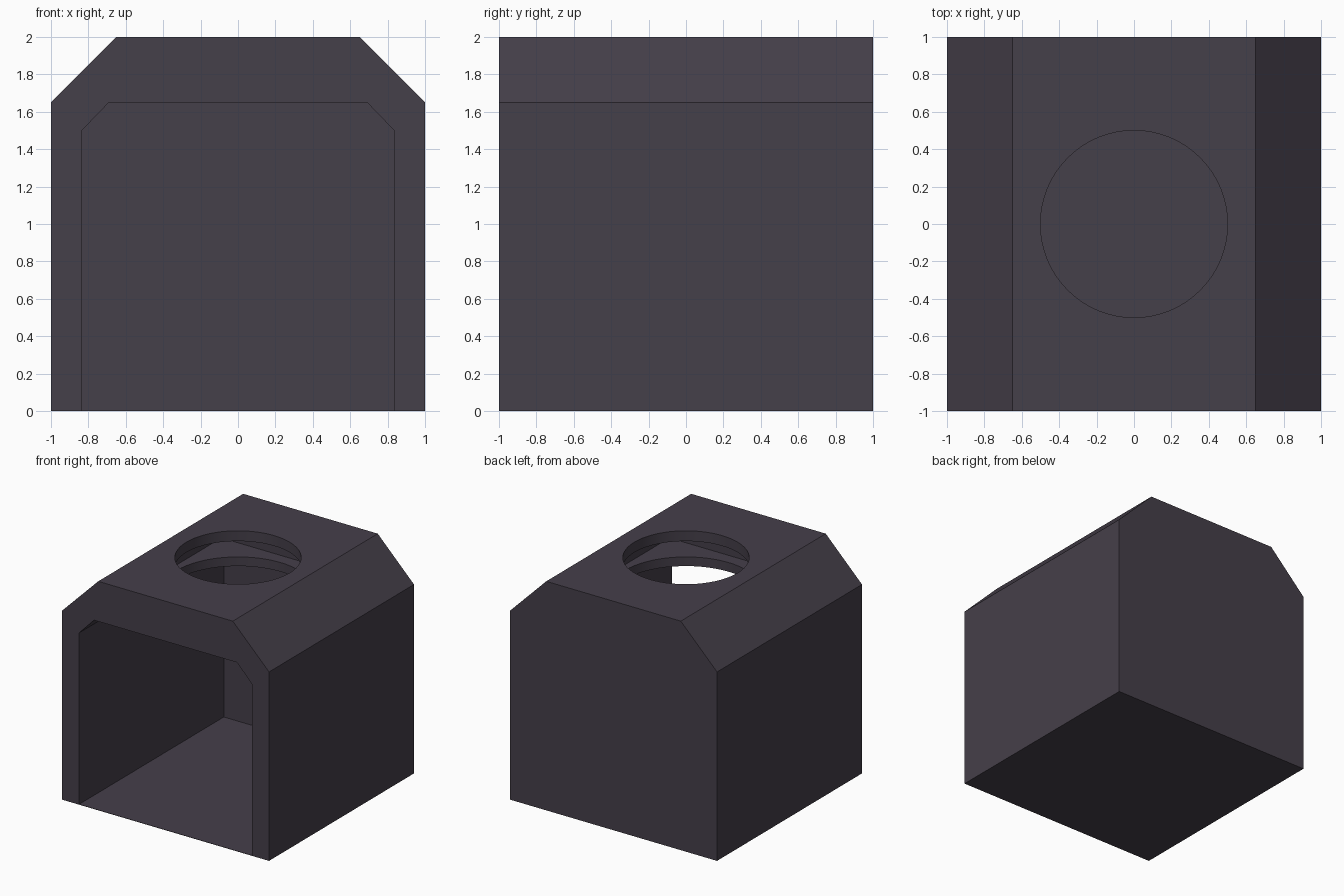
import bpy, bmesh

if "Cube" in bpy.data.objects:
    bpy.data.objects.remove(bpy.data.objects["Cube"])

mat = bpy.data.materials.new("dark plum grey")
mat.diffuse_color = (0.060, 0.050, 0.068, 1)
mat.use_nodes = True
mat.node_tree.nodes["Principled BSDF"].inputs["Base Color"].default_value = mat.diffuse_color


def make(name, bm):
    bmesh.ops.recalc_face_normals(bm, faces=bm.faces[:])
    me = bpy.data.meshes.new(name)
    bm.to_mesh(me)
    bm.free()
    me.materials.append(mat)
    ob = bpy.data.objects.new(name, me)
    bpy.context.collection.objects.link(ob)
    return ob


def arch(name, half, y0, y1):
    """Extrude a mirrored arch profile (right half given) along y."""
    pts = half + [(-x, z) for x, z in reversed(half)]
    bm = bmesh.new()
    f = bm.faces.new([bm.verts.new((x, y0, z)) for x, z in pts])
    ext = bmesh.ops.extrude_face_region(bm, geom=[f])["geom"]
    verts = [g for g in ext if isinstance(g, bmesh.types.BMVert)]
    bmesh.ops.translate(bm, verts=verts, vec=(0, y1 - y0, 0))
    return make(name, bm)


def disc(name, r, z0, z1):
    bm = bmesh.new()
    bmesh.ops.create_cone(bm, cap_ends=True, segments=64, radius1=r, radius2=r, depth=z1 - z0)
    bmesh.ops.translate(bm, verts=bm.verts[:], vec=(0, 0, (z0 + z1) / 2))
    return make(name, bm)


# chamfered housing, open at the front
body = arch("housing", [(1, 0), (1, 1.65), (0.65, 2)], -1, 1)

# cutters: inner chamber, roof slot, upper and lower round openings
cutters = [
    arch("chamber_cutter", [(0.835, 0.003), (0.835, 1.5), (0.69, 1.65)], -1.2, 0.997),
    arch("slot_cutter", [(0.65, 1.73), (0.65, 1.91)], -0.7, 0.7),
    disc("lower_hole_cutter", 0.59, 1.5, 1.82),
    disc("upper_hole_cutter", 0.5, 1.8, 2.2),
]
for c in cutters:
    m = body.modifiers.new(c.name, "BOOLEAN")
    m.operation = "DIFFERENCE"
    m.solver = "EXACT"
    m.object = c

# bake the cuts and remove the cutters
dg = bpy.context.evaluated_depsgraph_get()
me = bpy.data.meshes.new_from_object(body.evaluated_get(dg))
body.modifiers.clear()
body.data = me
for c in cutters:
    bpy.data.objects.remove(c)

# smooth the round openings only
bpy.context.view_layer.objects.active = body
body.select_set(True)
bpy.ops.object.shade_smooth_by_angle(angle=0.5)
